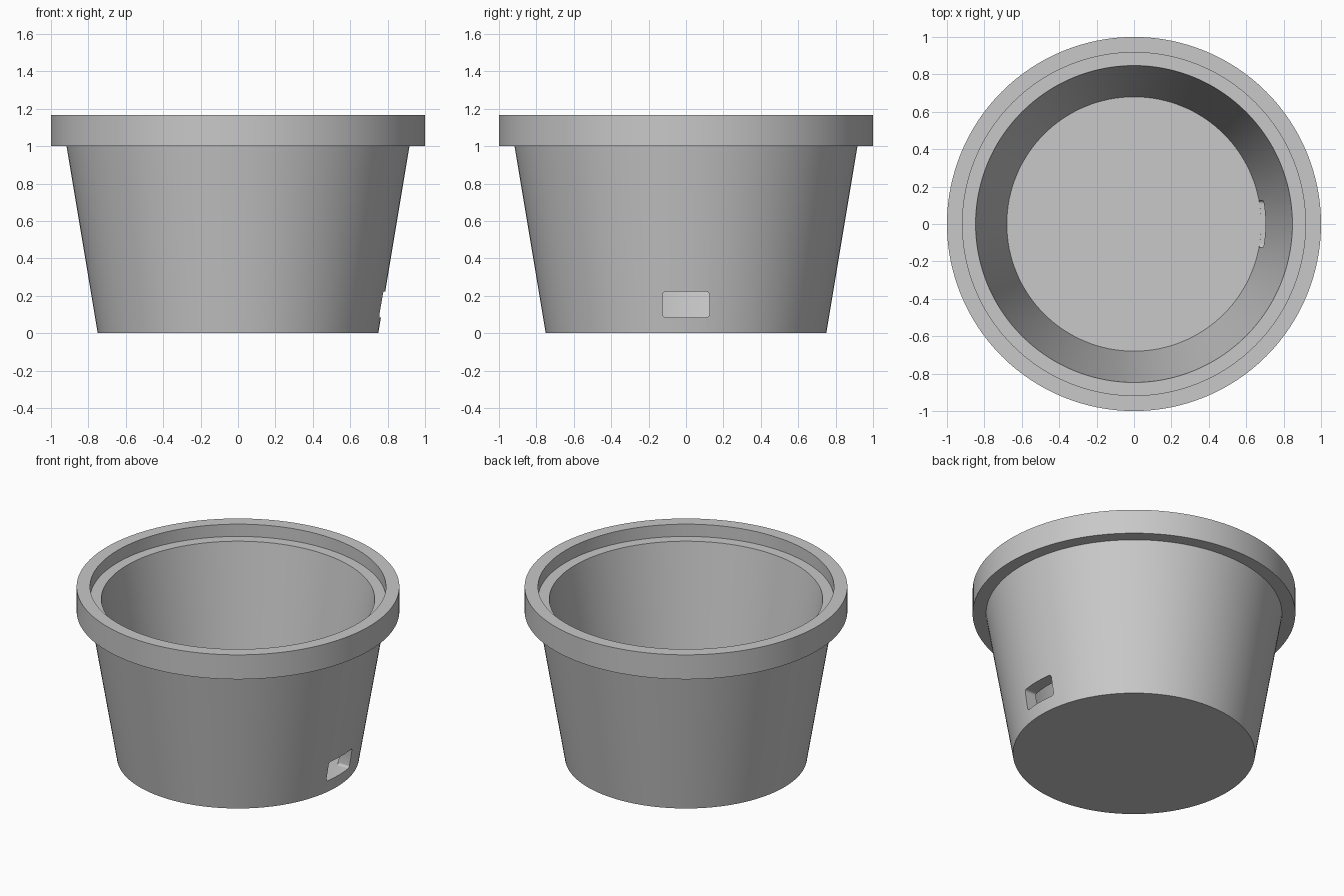
import bpy, bmesh, math
from mathutils import Matrix

SEGMENTS = 128

old = bpy.data.objects.get("Cube")
if old:
    bpy.data.objects.remove(old, do_unlink=True)

grey = bpy.data.materials.new("plain grey")
grey.use_nodes = True
colour = (0.58, 0.58, 0.58, 1)
grey.diffuse_color = colour
grey.node_tree.nodes["Principled BSDF"].inputs["Base Color"].default_value = colour


def add_object(name, bm):
    bmesh.ops.recalc_face_normals(bm, faces=bm.faces)
    mesh = bpy.data.meshes.new(name)
    bm.to_mesh(mesh)
    bm.free()
    mesh.materials.append(grey)
    obj = bpy.data.objects.new(name, mesh)
    bpy.context.collection.objects.link(obj)
    return obj


def lathe(name, profile):
    """Stack a ring per (radius, height) point, capping both ends with a disc."""
    bm = bmesh.new()
    turns = [2 * math.pi * i / SEGMENTS for i in range(SEGMENTS)]
    rings = [[bm.verts.new((r * math.cos(a), r * math.sin(a), z)) for a in turns]
             for r, z in profile]
    for low, high in zip(rings, rings[1:]):
        for i in range(SEGMENTS):
            j = (i + 1) % SEGMENTS
            bm.faces.new((low[i], low[j], high[j], high[i]))
    bm.faces.new(rings[0])
    bm.faces.new(rings[-1])
    return add_object(name, bm)


# Tapered pot: outer wall, overhanging rim, recessed lid ledge, inner wall, floor
pot = lathe("pot", [
    (0.75, 0), (0.917, 1), (1, 1), (1, 1.167),
    (0.917, 1.167), (0.917, 1.083), (0.847, 1.083), (0.68, 0.083),
])

# Drain slot cutter on the +x side, with slightly rounded corners
bm = bmesh.new()
bmesh.ops.create_cube(bm, size=1, matrix=Matrix.Translation((0.75, 0, 0.153))
                      @ Matrix.Diagonal((0.3, 0.25, 0.138, 1)))
long_edges = [e for e in bm.edges if abs(e.verts[0].co.x - e.verts[1].co.x) > 0.1]
bmesh.ops.bevel(bm, geom=long_edges, offset=0.016, segments=4, profile=0.5,
                affect='EDGES')
cutter = add_object("drain_slot_cutter", bm)
cutter.hide_render = True

# Cut the slot through the wall
cut = pot.modifiers.new("drain_slot", 'BOOLEAN')
cut.operation = 'DIFFERENCE'
cut.solver = 'EXACT'
cut.object = cutter
bpy.ops.object.select_all(action='DESELECT')
bpy.context.view_layer.objects.active = pot
pot.select_set(True)
bpy.ops.object.modifier_apply(modifier=cut.name)
bpy.data.objects.remove(cutter, do_unlink=True)

bpy.ops.object.shade_smooth_by_angle(angle=math.radians(30))
